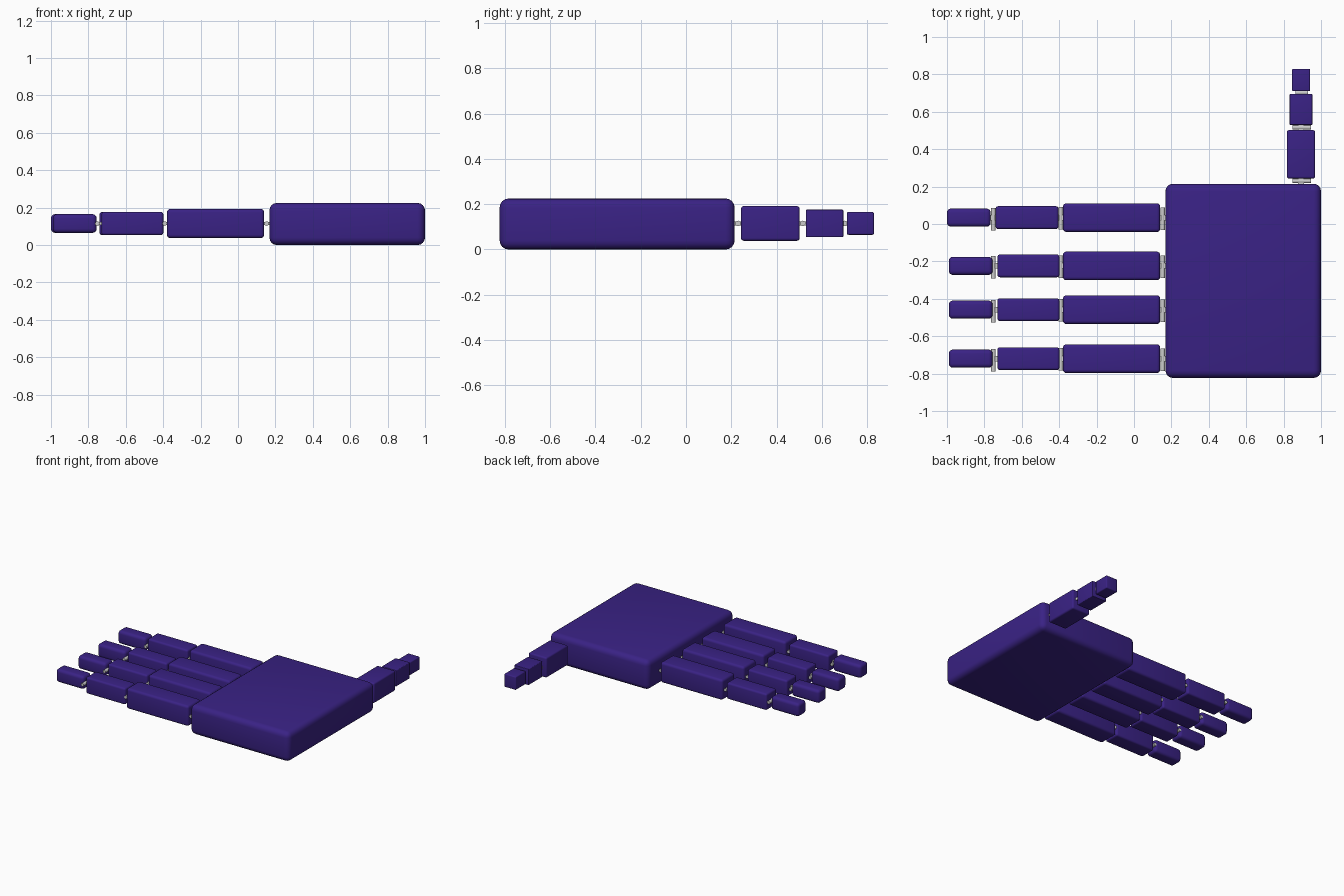
import bpy, math

if "Cube" in bpy.data.objects:
    bpy.data.objects.remove(bpy.data.objects["Cube"])

purple = bpy.data.materials.new("purple")
purple.diffuse_color = (0.042, 0.016, 0.235, 1)
purple.use_nodes = True
purple.node_tree.nodes["Principled BSDF"].inputs["Base Color"].default_value = purple.diffuse_color
ZC = 0.115  # height of every joint axis


def finish(ob, name):
    ob.name = name
    bpy.ops.object.transform_apply(location=False, rotation=True, scale=True)
    return ob


def block(name, x, y, z, bevel=0.0, coloured=True):
    """Rounded box from (min, max) pairs."""
    lo, hi = zip(x, y, z)
    bpy.ops.mesh.primitive_cube_add(size=1, location=[(a + b) / 2 for a, b in zip(lo, hi)])
    ob = bpy.context.object
    ob.scale = [b - a for a, b in zip(lo, hi)]
    finish(ob, name)
    if bevel:
        m = ob.modifiers.new("round", 'BEVEL')
        m.width, m.segments = bevel, 4
        bpy.ops.object.modifier_apply(modifier=m.name)
        bpy.ops.object.shade_smooth_by_angle(angle=math.radians(35))
    if coloured:
        ob.data.materials.append(purple)
    return ob


def pin(name, loc, length, axis):
    """Grey hinge pin lying along x or y."""
    rot = (math.pi / 2, 0, 0) if axis == 'y' else (0, math.pi / 2, 0)
    bpy.ops.mesh.primitive_cylinder_add(vertices=24, radius=0.012, depth=length, location=loc, rotation=rot)
    finish(bpy.context.object, name)
    bpy.ops.object.shade_smooth_by_angle(angle=math.radians(35))


def around(c, w):
    return (c - w / 2, c + w / 2)


# palm
block("palm", (0.168, 1.0), (-0.823, 0.215), (0, 0.225), 0.04)

# four fingers: centre line and small end offset of the outer segments
fingers = [("index", 0.034, 0.0), ("middle", -0.224, 0.01),
           ("ring", -0.458, 0.01), ("little", -0.72, 0.01)]
for name, y, dx in fingers:
    block(name + "_base", (-0.38, 0.14), around(y, 0.153), around(ZC, 0.155), 0.018)
    block(name + "_mid", (-0.74 + dx, -0.404 + dx / 2), around(y, 0.122), around(ZC, 0.125), 0.014)
    block(name + "_tip", (-1.0 + dx, -0.766 + dx), around(y, 0.097), around(ZC, 0.1), 0.022)
    for i, (x, off) in enumerate([(0.153, -0.005), (-0.392, -0.004), (-0.752, -0.008)]):
        pin(f"{name}_pin_{i}", (x, y + off, ZC), 0.12, 'y')
        block(f"{name}_link_{i}", around(x, 0.07), around(y, 0.03), around(ZC, 0.018), coloured=False)

# thumb
TX = 0.893
block("thumb_base", around(TX, 0.152), (0.243, 0.502), around(ZC, 0.153), 0.012)
block("thumb_mid", around(TX, 0.122), (0.53, 0.695), around(ZC, 0.122), 0.005)
block("thumb_tip", around(TX, 0.097), (0.71, 0.83), around(ZC, 0.1), 0.007)
for i, (y, length) in enumerate([(0.23, 0.1), (0.516, 0.1), (0.702, 0.065)]):
    pin(f"thumb_pin_{i}", (TX + 0.004, y, ZC), length, 'x')
    block(f"thumb_link_{i}", around(TX, 0.03), around(y, 0.05), around(ZC, 0.018), coloured=False)
